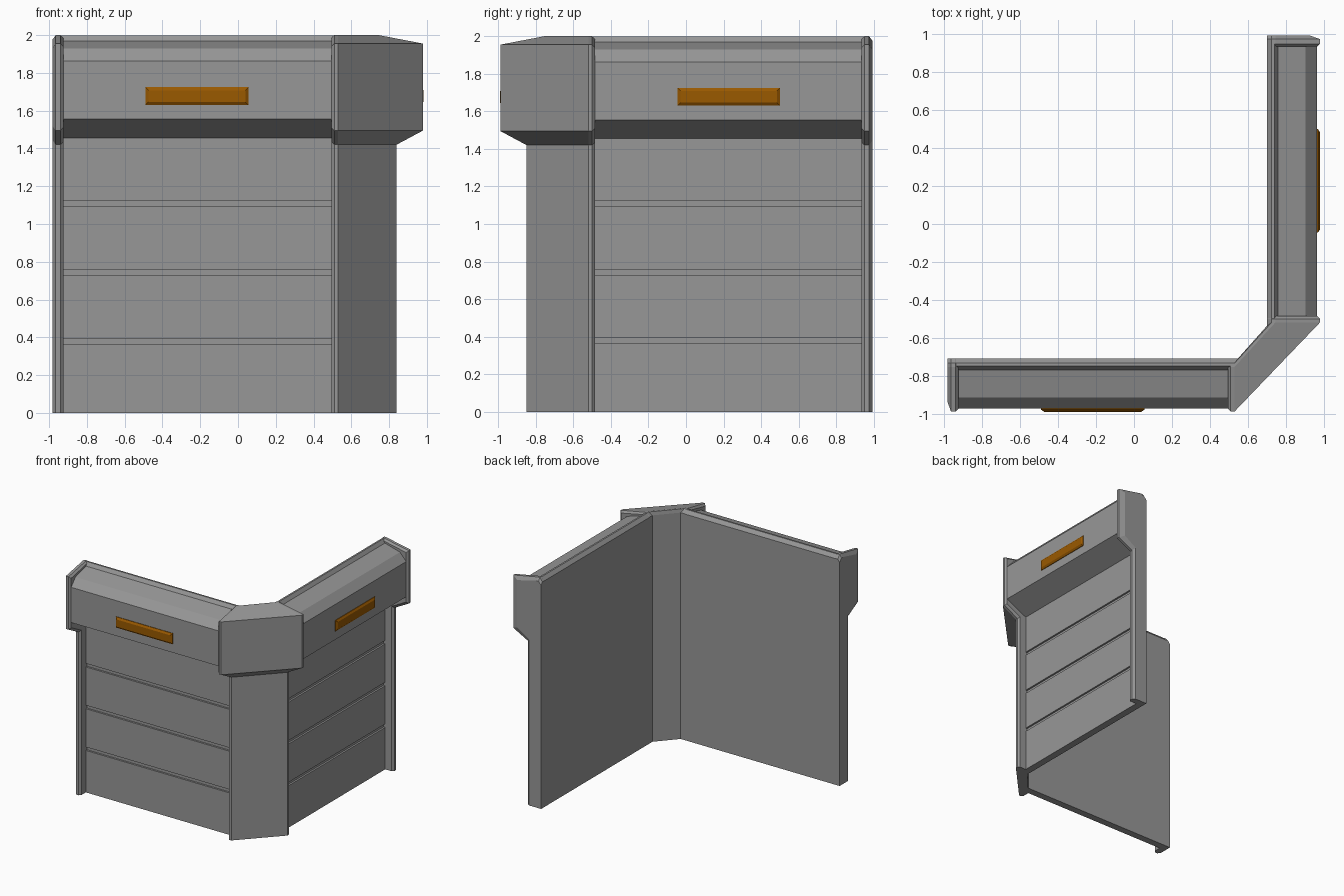
import bpy, bmesh

if "Cube" in bpy.data.objects:
    bpy.data.objects.remove(bpy.data.objects["Cube"])

BACK = 0.705  # distance of the inner wall face from the centre


def front(s, d, z):
    return (s, -d - 0.004, z)


def right(s, d, z):
    # front wing mirrored across the diagonal of the corner
    return (d - 0.005, -s + 0.01, z)


def loft(name, sections, mat):
    """Skin a list of equal-length point loops and cap both ends."""
    bm = bmesh.new()
    loops = [[bm.verts.new(p) for p in sec] for sec in sections]
    n = len(loops[0])
    for a, b in zip(loops, loops[1:]):
        for i in range(n):
            j = (i + 1) % n
            bm.faces.new((a[i], a[j], b[j], b[i]))
    bm.faces.new(loops[0])
    bm.faces.new(loops[-1])
    bmesh.ops.recalc_face_normals(bm, faces=bm.faces[:])
    me = bpy.data.meshes.new(name)
    bm.to_mesh(me)
    bm.free()
    ob = bpy.data.objects.new(name, me)
    bpy.context.collection.objects.link(ob)
    me.materials.append(mat)
    return ob


def section(wing, s, profile, skew=0.0):
    """Place a profile at s along a wing; skew slides its back edge along."""
    return [wing(s + (skew if d == BACK else 0), d, z) for d, z in profile]


def frame_profile(k=0.0, f=None):
    """Frame outline (depth, height); k insets edges, f insets the front."""
    f = k if f is None else f
    return [(BACK, 0), (0.845 - k, 0), (0.845 - k, 1.42 + k), (0.985 - f, 1.495 + k),
            (0.985 - f, 1.955 - k), (0.75, 2 - k), (0.73, 2 - k), (BACK, 1.97 - k)]


def material(name, color):
    m = bpy.data.materials.new(name)
    m.diffuse_color = (*color, 1)
    m.use_nodes = True
    m.node_tree.nodes["Principled BSDF"].inputs["Base Color"].default_value = m.diffuse_color
    return m


grey = material("dark_grey", (0.31, 0.31, 0.31))
orange = material("orange", (0.32, 0.10, 0.0))

# Wall cross-section: recessed grooved planks, overhanging head, back rim
PLANK = 0.768
wall = [(BACK, 0), (PLANK, 0)]
for z in (0.365, 0.728, 1.092):
    wall += [(PLANK, z), (PLANK - 0.016, z), (PLANK - 0.016, z + 0.03), (PLANK, z + 0.03)]
wall += [(PLANK, 1.455), (0.97, 1.555), (0.97, 1.862), (0.91, 1.928), (0.765, 1.968),
         (0.745, 1.998), (0.73, 1.998), (BACK, 1.968)]


def bar_rect(d, k):
    return [(-0.49 + k, d, 1.63 + k), (0.055 - k, d, 1.63 + k),
            (0.055 - k, d, 1.724 - k), (-0.49 + k, d, 1.724 - k)]


for side, wing in (("front", front), ("right", right)):
    # Plank wall with overhanging head
    loft(side + "_wall", [section(wing, s, wall) for s in (-0.94, 0.51)], grey)
    # Bevelled end frame
    loft(side + "_end_frame", [
        section(wing, -0.983, frame_profile(0.025, 0.05)),
        section(wing, -0.965, frame_profile()),
        section(wing, -0.94, frame_profile()),
        section(wing, -0.925, frame_profile(0.015))], grey)
    # Orange light bar with chamfered rim
    loft(side + "_light_bar", [[wing(*p) for p in bar_rect(d, k)]
                               for d, k in ((0.95, 0), (0.975, 0), (0.986, 0.016))], orange)

# Corner post joining both wings across the diagonal
steps = [(0.495, 0.015, 0), (0.51, 0, 0), (0.53, 0, 0.018)]
loft("corner_post",
     [section(front, s, frame_profile(k), w) for s, k, w in steps] +
     [section(right, s, frame_profile(k), w) for s, k, w in reversed(steps)], grey)
